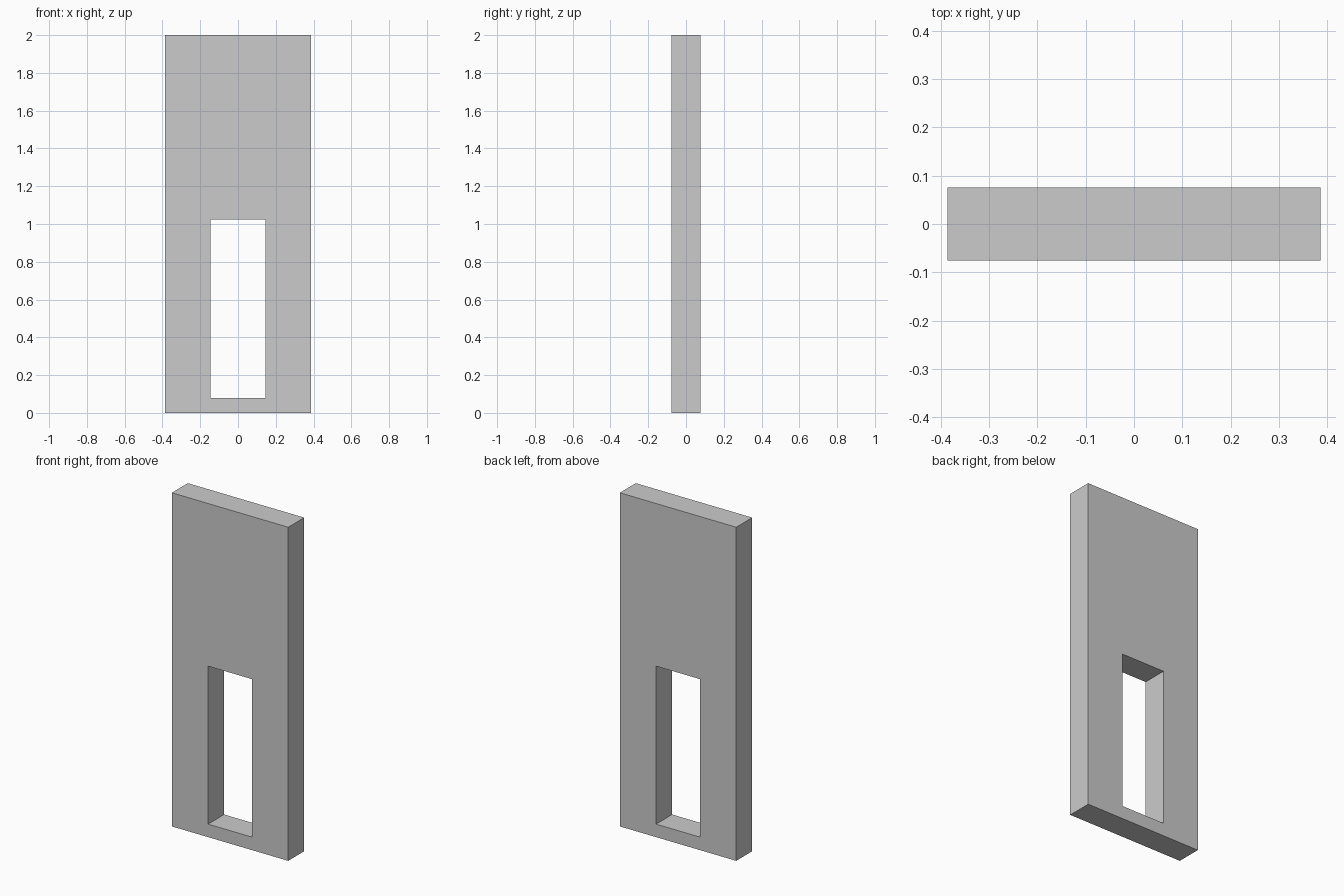
import bpy, bmesh

if "Cube" in bpy.data.objects:
    bpy.data.objects.remove(bpy.data.objects["Cube"])

HALF_DEPTH = 0.0755


def rectangle(bm, half_width, bottom, top, y):
    corners = [(-half_width, bottom), (half_width, bottom),
               (half_width, top), (-half_width, top)]
    return [bm.verts.new((x, y, z)) for x, z in corners]


def band(bm, a, b):
    # ring of four quads joining two rectangles
    for i in range(4):
        j = (i + 1) % 4
        bm.faces.new((a[i], a[j], b[j], b[i]))


bm = bmesh.new()

# Outer outline and window outline, on the front and back planes
outer_front, outer_back = [rectangle(bm, 0.386, 0, 2, y) for y in (-HALF_DEPTH, HALF_DEPTH)]
hole_front, hole_back = [rectangle(bm, 0.145, 0.078, 1.025, y) for y in (-HALF_DEPTH, HALF_DEPTH)]

# Front face, window reveal, back face, outer edges
loops = [outer_front, hole_front, hole_back, outer_back]
for i in range(4):
    band(bm, loops[i], loops[(i + 1) % 4])

bmesh.ops.recalc_face_normals(bm, faces=bm.faces)
mesh = bpy.data.meshes.new("wall_panel")
bm.to_mesh(mesh)
bm.free()
panel = bpy.data.objects.new("wall_panel", mesh)
bpy.context.collection.objects.link(panel)
